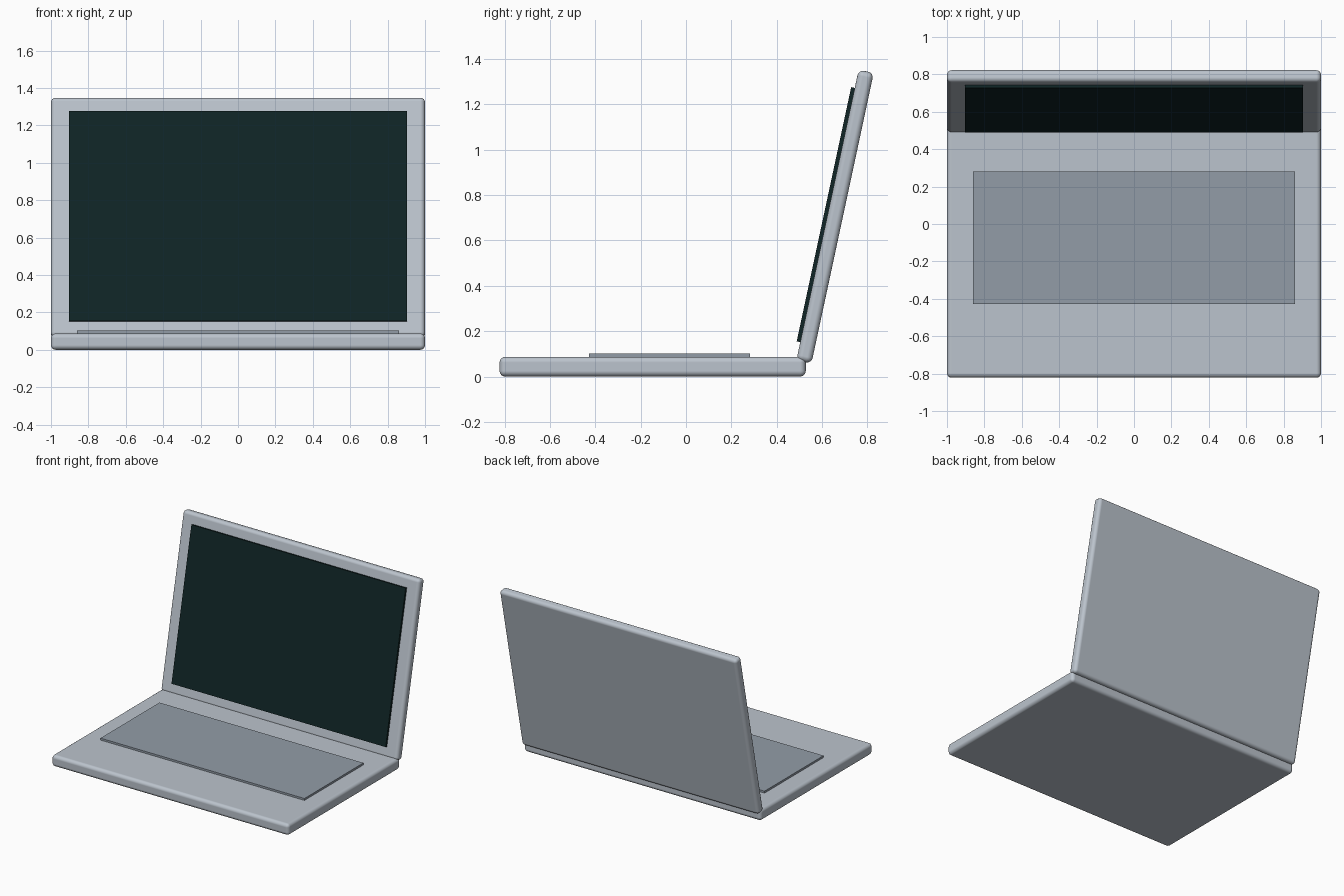
import bpy
import math
from mathutils import Matrix

cube = bpy.data.objects.get("Cube")
if cube:
    bpy.data.objects.remove(cube, do_unlink=True)


def material(name, color):
    mat = bpy.data.materials.new(name)
    mat.use_nodes = True
    mat.diffuse_color = (*color, 1)
    mat.node_tree.nodes["Principled BSDF"].inputs["Base Color"].default_value = (*color, 1)
    return mat


metal = material("silver_metal", (0.50, 0.55, 0.61))
key_grey = material("keyboard_grey", (0.29, 0.335, 0.39))
glass = material("dark_screen", (0.005, 0.018, 0.019))


def box(name, size, mat, placement, radius=0):
    """Box of the given size, with rounded edges if a radius is given."""
    bpy.ops.mesh.primitive_cube_add(size=1)
    obj = bpy.context.object
    obj.name = name
    obj.data.transform(Matrix.Diagonal((*size, 1)))
    obj.matrix_world = placement
    obj.data.materials.append(mat)
    if radius:
        bevel = obj.modifiers.new("rounded_edges", 'BEVEL')
        bevel.width = radius
        bevel.segments = 4
        bevel.limit_method = 'NONE'
        bevel.harden_normals = True
        bpy.ops.object.shade_smooth_by_angle(angle=math.radians(40))
    return obj


# Base slab with the raised keyboard plate
base_top = 0.087
box("base", (2, 1.35, base_top), metal,
    Matrix.Translation((0, -0.147, base_top / 2)), 0.025)
box("keyboard", (1.72, 0.71, 0.03), key_grey,
    Matrix.Translation((0, -0.073, base_top)))

# Lid leaning back from the rear edge, with the screen on its front face
lid_depth = 0.068
lid = Matrix.Translation((0, 0.657, 0.705)) @ Matrix.Rotation(math.radians(-12.1), 4, 'X')
box("lid", (2, lid_depth, 1.31), metal, lid, 0.025)
box("screen", (1.806, 0.016, 1.146), glass,
    lid @ Matrix.Translation((0, -lid_depth / 2 - 0.008, 0)))
